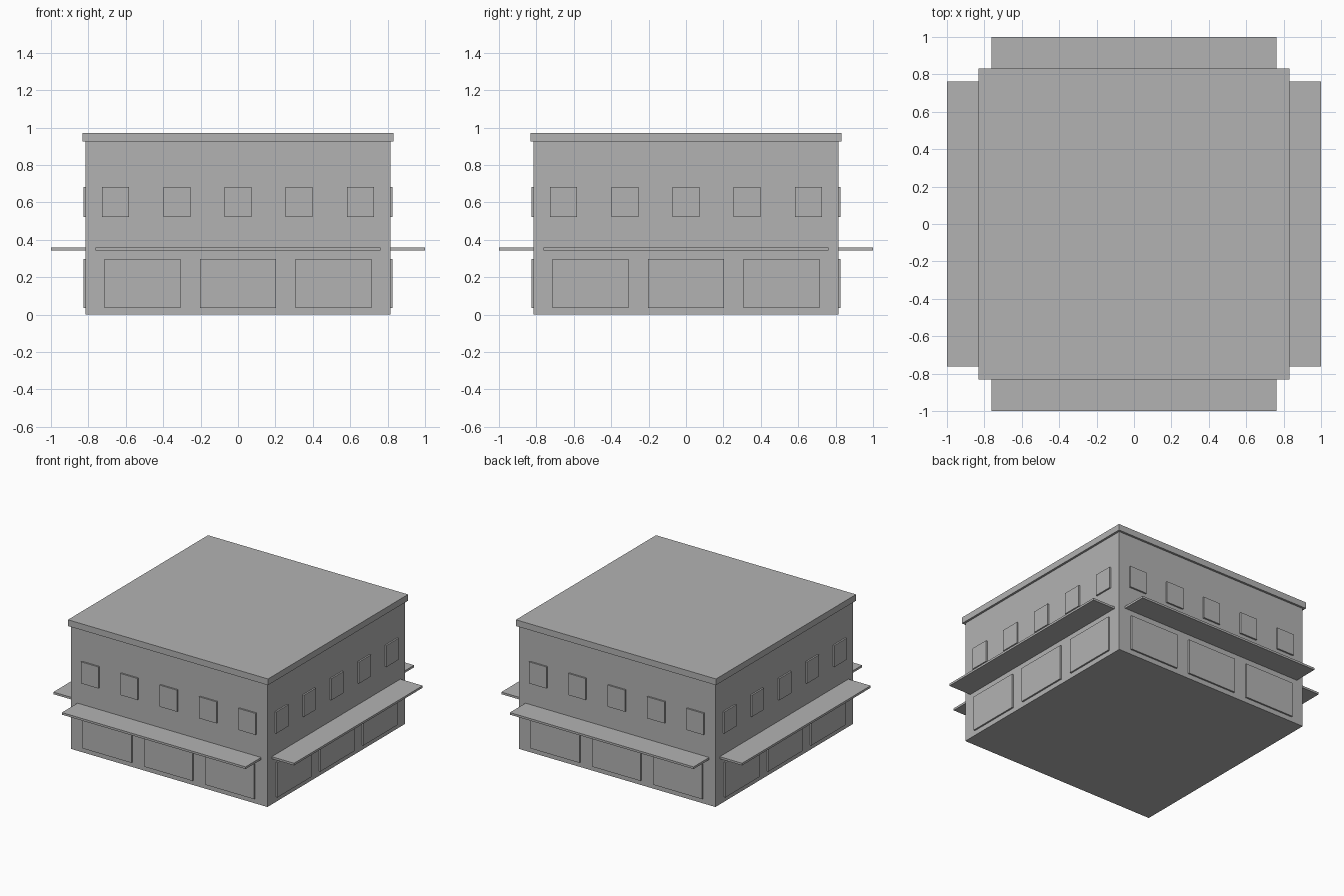
import bpy
import math
from mathutils import Matrix

default_cube = bpy.data.objects.get("Cube")
if default_cube:
    bpy.data.objects.remove(default_cube, do_unlink=True)

# Single plain grey for the whole building
GREY = (0.45, 0.45, 0.45, 1.0)
grey = bpy.data.materials.new("plain_grey")
grey.use_nodes = True
grey.diffuse_color = GREY
grey.node_tree.nodes["Principled BSDF"].inputs["Base Color"].default_value = GREY


def box(name, low, high, angle=0.0):
    """Box between two corners, turned about the building's vertical axis."""
    bpy.ops.mesh.primitive_cube_add(size=1)
    obj = bpy.context.object
    obj.name = name
    centre = [(a + b) / 2 for a, b in zip(low, high)]
    size = [b - a for a, b in zip(low, high)]
    obj.data.transform(Matrix.Rotation(angle, 4, "Z")
                       @ Matrix.Translation(centre)
                       @ Matrix.Diagonal((*size, 1)))
    obj.data.materials.append(grey)
    return obj


WALL = 0.815      # half width of the walls
FACE = 0.827      # outer face of the window panels
ROOF = 0.831      # half width of the roof slab
EAVES, TOP = 0.925, 0.972

# Main block and overhanging roof slab
box("walls", (-WALL, -WALL, 0), (WALL, WALL, EAVES))
box("roof_slab", (-ROOF, -ROOF, EAVES), (ROOF, ROOF, TOP))

# Each side carries an awning, three shop windows and five upper windows
for turn, side in enumerate(("front", "left", "back", "right")):
    angle = turn * math.pi / 2
    box(f"{side}_awning", (-0.763, -1, 0.342), (0.763, -WALL, 0.358), angle)
    for i in range(3):
        x = (i - 1) * 0.51
        box(f"{side}_shop_window_{i + 1}",
            (x - 0.203, -FACE, 0.036), (x + 0.203, -WALL, 0.298), angle)
    for i in range(5):
        x = (i - 2) * 0.327
        box(f"{side}_upper_window_{i + 1}",
            (x - 0.072, -FACE, 0.521), (x + 0.072, -WALL, 0.683), angle)
